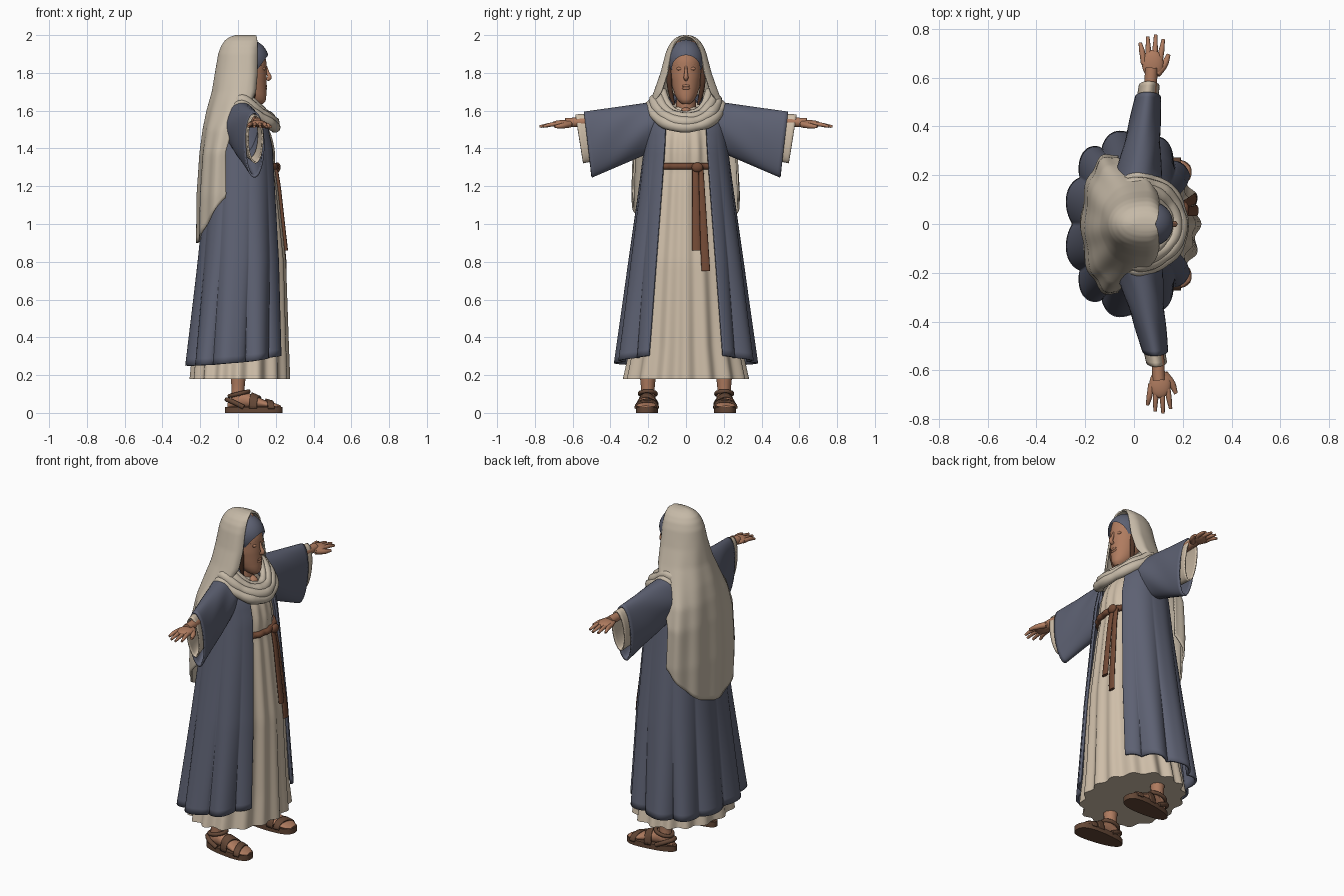
import bpy, bmesh, math
from math import sin, cos, pi
from mathutils import Vector

if "Cube" in bpy.data.objects:
    bpy.data.objects.remove(bpy.data.objects["Cube"])


def material(name, r, g, b):
    m = bpy.data.materials.new(name)
    m.diffuse_color = (r, g, b, 1)
    m.use_nodes = True
    m.node_tree.nodes["Principled BSDF"].inputs["Base Color"].default_value = m.diffuse_color
    return m


CREAM = material("veil cream", .56, .485, .385)
LINEN = material("dress linen", .62, .515, .395)
BLUE = material("dusty blue", .11, .12, .17)
SKIN = material("skin", .43, .2, .115)
BELT = material("belt brown", .17, .068, .036)
LEATHER = material("sandal leather", .125, .062, .036)
HAIR = material("dark hair", .08, .035, .02)


def lerp(table, z):
    """Interpolate the rows (key, values...) at z, keys rising."""
    if z <= table[0][0]:
        return table[0][1:]
    for a, b in zip(table, table[1:]):
        if z <= b[0]:
            k = (z - a[0]) / (b[0] - a[0])
            return [p + (q - p) * k for p, q in zip(a[1:], b[1:])]
    return table[-1][1:]


def power(c, p):
    return math.copysign(abs(c) ** p, c)


def add(name, mesh, mat, thick=0):
    mesh.materials.clear()
    mesh.materials.append(mat)
    for p in mesh.polygons:
        p.use_smooth = True
    ob = bpy.data.objects.new(name, mesh)
    bpy.context.collection.objects.link(ob)
    if thick:
        m = ob.modifiers.new("cloth thickness", 'SOLIDIFY')
        m.thickness, m.offset = thick, 0
    return ob


def grid(name, f, nu, nv, mat, wrap=True, caps=False, thick=0):
    """Surface from f(u, v), both in 0..1."""
    bm = bmesh.new()
    cols = nu if wrap else nu + 1
    rows = [[bm.verts.new(f(i / nu, j / nv)) for i in range(cols)] for j in range(nv + 1)]
    for a, b in zip(rows, rows[1:]):
        for i in range(nu):
            k = (i + 1) % cols
            bm.faces.new((a[i], a[k], b[k], b[i]))
    if caps:
        for r in (rows[0], rows[-1]):
            edge = bm.faces.new(r)
            for e in edge.edges:
                e.smooth = False
    bmesh.ops.remove_doubles(bm, verts=bm.verts, dist=1e-5)
    bmesh.ops.recalc_face_normals(bm, faces=bm.faces)
    mesh = bpy.data.meshes.new(name)
    bm.to_mesh(mesh)
    bm.free()
    return add(name, mesh, mat, thick)


def tube(name, pts, radii, mat, closed=False):
    """Round smooth tube through points."""
    cu = bpy.data.curves.new(name, 'CURVE')
    cu.dimensions, cu.bevel_depth, cu.bevel_resolution = '3D', 1, 3
    cu.use_fill_caps, cu.resolution_u = True, 5
    sp = cu.splines.new('BEZIER')
    sp.bezier_points.add(len(pts) - 1)
    sp.use_cyclic_u = closed
    for i, (b, p) in enumerate(zip(sp.bezier_points, pts)):
        b.co, b.radius = p, radii[i] if isinstance(radii, (list, tuple)) else radii
        b.handle_left_type = b.handle_right_type = 'AUTO'
    tmp = bpy.data.objects.new(name, cu)
    bpy.context.collection.objects.link(tmp)
    bpy.context.view_layer.update()
    mesh = bpy.data.meshes.new_from_object(tmp.evaluated_get(bpy.context.evaluated_depsgraph_get()))
    bpy.data.objects.remove(tmp)
    return add(name, mesh, mat)


def ball(name, c, r, mat, cut=None):
    bm = bmesh.new()
    bmesh.ops.create_uvsphere(bm, u_segments=32, v_segments=20, radius=1)
    for v in bm.verts:
        v.co = Vector([c[i] + v.co[i] * r[i] for i in range(3)])
    if cut:
        bmesh.ops.bisect_plane(bm, geom=bm.verts[:] + bm.edges[:] + bm.faces[:],
                               plane_co=cut[0], plane_no=cut[1], clear_inner=True)
    mesh = bpy.data.meshes.new(name)
    bm.to_mesh(mesh)
    bm.free()
    return add(name, mesh, mat)


# Dress: z, centre x, x radius, y radius, fold depth
DRESS = [(.18, .01, .255, .32, .045), (.35, .015, .245, .285, .04), (.8, .04, .208, .24, .03),
         (1.2, .04, .165, .19, .03), (1.3, .035, .155, .175, .02), (1.38, .035, .158, .175, .03),
         (1.47, .03, .145, .165, .02), (1.55, .025, .11, .14, .01), (1.62, .03, .06, .07, 0)]


def dress(t, z, off=0):
    xc, rx, ry, a = lerp(DRESS, z)
    k = 1 + a * cos(16 * t + .6 * sin(3 * t))
    return Vector((xc + (rx * k + off) * cos(t), (ry * k + off) * sin(t), z))


grid("dress", lambda u, v: dress(2 * pi * u, .18 + 1.44 * v), 180, 40, LINEN, caps=True)

# Open coat with deep rounded folds at the hem
COAT = [(.25, -.012, .25, .355, .07), (.8, .012, .217, .292, .03), (1.2, .02, .187, .24, .012),
        (1.4, .02, .175, .215, .005), (1.52, .018, .15, .205, 0), (1.6, .01, .115, .185, 0),
        (1.65, .01, .075, .12, 0), (1.68, .02, .055, .06, 0)]


def coat(u, v):
    t = .53 + (2 * pi - 1.06) * u
    zb = .25 + .06 * ((1 + cos(t)) / 2) ** 2
    z = zb + (1.68 - zb) * v
    xc, rx, ry, a = lerp(COAT, z)
    k = 1 + a * (2 * abs(cos(5.5 * t)) ** .8 - 1)
    return xc + rx * k * power(cos(t), .8), ry * k * power(sin(t), .95), z


grid("coat", coat, 180, 40, BLUE, wrap=False, thick=.014)

# Belt, knot and hanging ties
tube("belt", [dress(2 * pi * i / 36, 1.305, .008) for i in range(36)], .018, BELT, True)
ball("belt_knot", (.208, .06, 1.3), (.018, .03, .026), BELT)
for i, (y0, y1, zb) in enumerate([(.05, .055, .86), (.075, .105, .75)]):
    def tie(u, v, y0=y0, y1=y1, zb=zb):
        z = 1.3 + (zb - 1.3) * v
        y = y0 + (y1 - y0) * v
        xc, rx, ry, a = lerp(DRESS, z)
        x = xc + rx * (1 + a) * math.sqrt(1 - (y / ry) ** 2) + .014
        w = .017 + .006 * v
        return x + .009 * sin(2 * pi * u), y + w * cos(2 * pi * u), z
    grid(f"belt_tie_{i}", tie, 16, 16, BELT, caps=True)

# Head, face and neck
HEAD = [(1.635, .105, .025, .02), (1.65, .097, .05, .04), (1.68, .08, .07, .058), (1.72, .065, .085, .071),
        (1.78, .057, .094, .082), (1.86, .05, .1, .086), (1.92, .045, .092, .08), (1.97, .04, .05, .05)]


def head(u, v):
    z = 1.635 + .335 * v
    xc, rx, ry = lerp(HEAD, z)
    return xc + rx * cos(2 * pi * u), ry * sin(2 * pi * u), z


grid("head", head, 40, 28, SKIN, caps=True)
tube("neck", [(.03, 0, 1.52), (.045, 0, 1.6), (.055, 0, 1.7)], [.07, .053, .05], SKIN)
ball("chest", (.083, 0, 1.575), (.052, .035, .045), SKIN)
tube("nose", [(.148, 0, 1.835), (.158, 0, 1.8), (.166, 0, 1.775), (.152, 0, 1.763)], [.006, .009, .013, .009], SKIN)
for i, z in enumerate((1.731, 1.718)):
    ball(f"lip_{i}", (.147, 0, z), (.007, .022, .007), SKIN)
for s in (-1, 1):
    ball("eyelid", (.137, s * .034, 1.822), (.009, .017, .009), SKIN)
    tube("brow", [(.143, s * .015, 1.842), (.136, s * .035, 1.848), (.12, s * .056, 1.84)], .005, SKIN)
    tube("hair_lock", [(.075, s * .086, 1.84), (.085, s * .089, 1.76), (.08, s * .08, 1.69), (.08, s * .065, 1.63)],
         [.01, .015, .013, .007], HAIR)

# Head cap under the veil, cut on a slope above the brow
ball("head_cap", (.055, 0, 1.868), (.108, .096, .108), BLUE, ((.16, 0, 1.895), Vector((-.15, 0, .11))))

# Veil: z, back x, middle x, front length, half width, wrap angle
VEIL = [(.9, -.212, -.05, .02, .27, 1.5), (1.15, -.21, -.05, .02, .285, 1.55), (1.38, -.195, -.055, .02, .275, 1.55),
        (1.5, -.18, -.04, .03, .245, 1.6), (1.6, -.16, .01, .07, .205, 1.9), (1.7, -.133, .04, .075, .165, 2.25),
        (1.8, -.117, .05, .07, .13, 2.3), (1.9, -.1, .05, .07, .104, 2.3), (1.94, -.085, .05, .07, .088, 2.3),
        (1.968, -.066, .05, .07, .068, 2.3), (1.985, -.043, .05, .068, .046, 2.3),
        (1.993, -.02, .05, .065, .025, 2.3), (1.996, 0, .045, .06, 0, 2.3)]


def veil(u, v):
    q = 2 * u - 1
    zb = .9 + .24 * abs(q) ** 1.8
    z = 1.996 - (1.996 - zb) * v ** 1.8
    back, xm, front, ry, tm = lerp(VEIL, z)
    t = tm * q
    fall = min(1, max(0, (1.85 - z) / .5))
    k = 1 + .03 * fall * cos(10 * t + 2 * (z - 1))
    length = xm - back if cos(t) > 0 else front
    bend = .85 - .2 * fall
    return xm - length * k * power(cos(t), bend), ry * k * sin(t), z


grid("veil", veil, 110, 70, CREAM, wrap=False, thick=.01)

# Draped folds of the veil round the neck: front x, front z, side y, side z, radius
for i, (fx, fz, sy, sz, r) in enumerate([(.145, 1.578, .118, 1.7, .02), (.17, 1.562, .142, 1.68, .026),
                                         (.188, 1.538, .165, 1.657, .029), (.196, 1.512, .185, 1.625, .029)]):
    pts = []
    for j in range(20):
        a = 2 * pi * j / 20
        c = cos(a)
        x = .02 + ((fx - .02) * c if c > 0 else .11 * c)
        pts.append((x, sy * sin(a), sz + (fz - sz) * max(c, 0) ** 1.1 - .03 * max(-c, 0)))
    tube(f"cowl_fold_{i}", pts, [r * (1 + .15 * sin(2 * j + i)) for j in range(20)], CREAM, True)

for s in (-1, 1):
    side = "left" if s > 0 else "right"
    dx = .03 if s < 0 else 0

    # Wide hanging sleeve; each end is: y, centre x, half width, top z, bottom z
    def sleeve(u, v, start=(.15, .012, .092, 1.645, 1.40), end=(.54, .057 + dx, .048, 1.59, 1.25), s=s):
        a = 2 * pi * u
        y, xc, hw, zt, zl = [p + (q - p) * v for p, q in zip(start, end)]
        y -= .04 * v * (1 - sin(a)) / 2
        wave = .006 * sin(9 * v + 4 * a) * (1 - v) * (hw > .05)
        return xc + (hw + wave) * cos(a), s * y, zl + (zt - zl) * (1 + sin(a)) / 2

    grid(side + "_sleeve", sleeve, 40, 20, BLUE, thick=.01)

    # Lining that shows at the cuff
    ends = (.42, .043 + .7 * dx, .043, 1.588, 1.35), (.585, .062 + dx, .039, 1.576, 1.325)
    grid(side + "_sleeve_lining", lambda u, v: sleeve(u, v, *ends), 40, 10, LINEN, thick=.008)

    # Arm, palm, fingers and thumb
    hx = .072 + dx
    tube(side + "_arm", [(.03, s * .25, 1.55), (hx - .01, s * .5, 1.54), (hx, s * .64, 1.537)], [.045, .026, .026], SKIN)
    ball(side + "_palm", (hx + .005, s * .655, 1.531), (.044, .058, .019), SKIN)
    for k, (ox, tip) in enumerate([(-.036, .742), (-.012, .768), (.013, .775), (.037, .757)]):
        tube(f"{side}_finger_{k}", [(hx + ox * .85, s * .655, 1.53), (hx + ox * 1.1, s * .71, 1.527),
                                    (hx + ox * 1.3, s * tip, 1.516)], [.013, .0115, .007], SKIN)
    tube(side + "_thumb", [(hx + .02, s * .615, 1.528), (hx + .053, s * .655, 1.52), (hx + .07, s * .695, 1.515)],
         [.018, .015, .008], SKIN)

    # Foot, leg and sandal
    fy = s * .202
    FOOT = [(-.055, .014, .05), (-.03, .037, .09), (.02, .04, .12), (.08, .045, .095),
            (.15, .054, .064), (.2, .05, .05), (.228, .025, .038)]

    def foot(u, v, fy=fy, s=s):
        x = -.055 + .283 * v
        w, h = lerp(FOOT, x)
        a = 2 * pi * u
        return x, fy + s * .06 * (x - .05) + w * cos(a), .025 + (h - .025) * (sin(a) + 1) / 2

    def sole(u, v, fy=fy, s=s):
        a = 2 * pi * u
        x = .083 + .153 * power(cos(a), .85)
        return x, fy + s * .06 * (x - .05) + (.056 + .08 * (x - .08)) * power(sin(a), .75), .032 * v

    grid(side + "_foot", foot, 24, 24, SKIN, caps=True)
    grid(side + "_sandal_sole", sole, 40, 1, LEATHER, caps=True)
    tube(side + "_leg", [(-.005, fy, .06), (0, fy, .13), (.0, fy, .24)], [.036, .036, .047], SKIN)

    # Flat bands over the foot
    for k, (x, slant, hw) in enumerate([(.165, .01, .017), (.095, -.015, .02)]):
        def band(u, v, x=x, slant=slant, hw=hw, fy=fy, s=s):
            a = pi * u
            xx = x + slant * cos(a) * s + hw * (2 * v - 1)
            w, h = lerp(FOOT, xx)
            return (xx, fy + s * .06 * (xx - .05) + (w + .006) * cos(a), .022 + (h - .016) * sin(a) ** .8)
        grid(f"{side}_sandal_band_{k}", band, 20, 5, LEATHER, wrap=False, thick=.01)
    tube(side + "_ankle_strap", [(.006 + .05 * cos(pi * j / 4), fy + .042 * sin(pi * j / 4), .102 + .012 * cos(pi * j / 4))
                                 for j in range(8)], .011, LEATHER, True)
    tube(side + "_heel_strap", [(.03, fy - .046, .03), (-.03, fy - .036, .06), (-.058, fy, .07),
                                (-.03, fy + .036, .06), (.03, fy + .046, .03)], .013, LEATHER)
